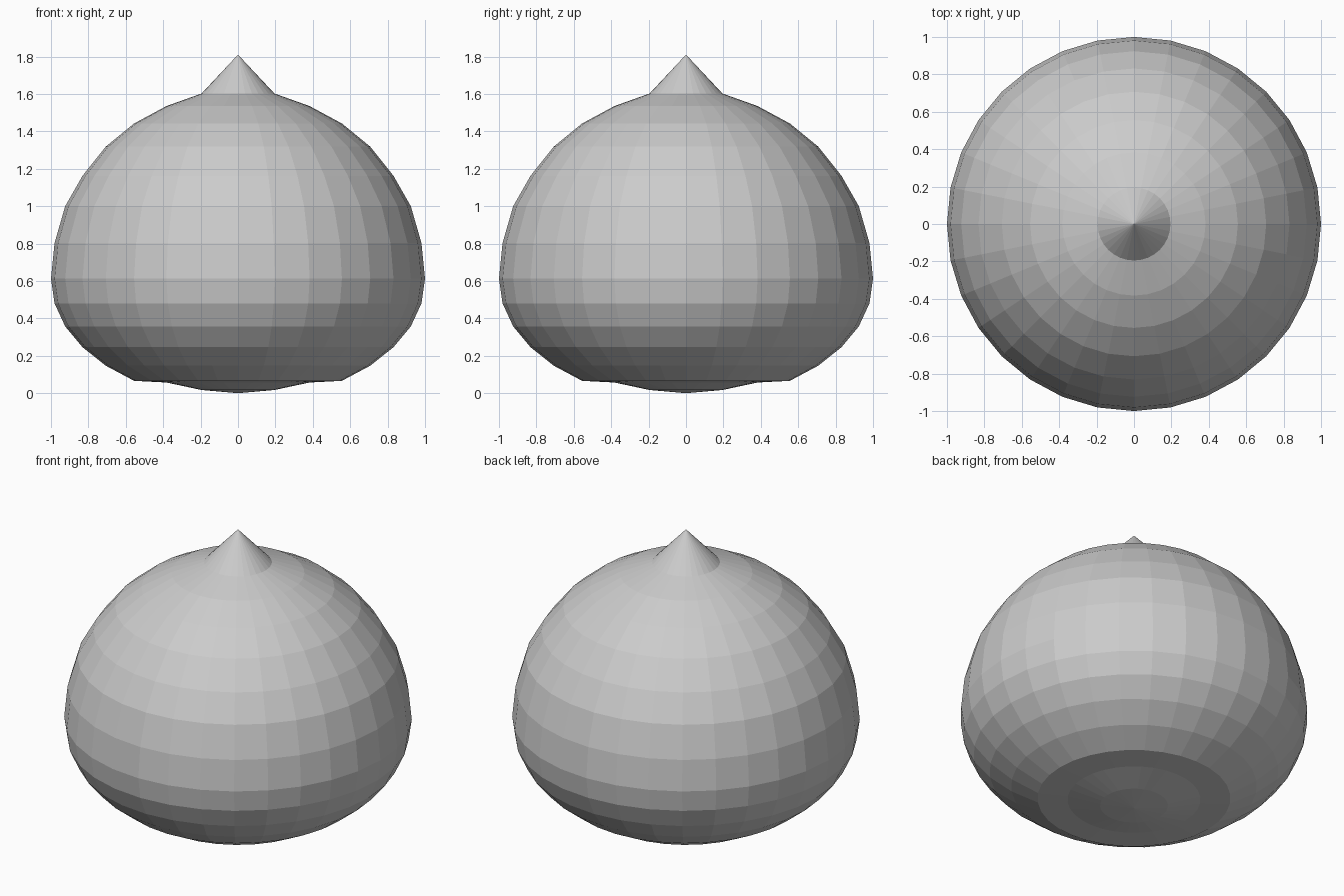
import bpy, bmesh, math

if "Cube" in bpy.data.objects:
    bpy.data.objects.remove(bpy.data.objects["Cube"])

# Ring heights from the bottom centre to the pointed tip
heights = [0.0, 0.017, 0.057, 0.066, 0.147, 0.246, 0.357, 0.48, 0.612,
           0.803, 1.0, 1.162, 1.318, 1.442, 1.535, 1.602, 1.81]

# Squashed, faceted sphere body: ring radii stay spherical, heights are reshaped
bm = bmesh.new()
bmesh.ops.create_uvsphere(bm, u_segments=32, v_segments=16, radius=1)
for v in bm.verts:
    ring = round((1 - math.acos(max(-1, min(1, v.co.z))) / math.pi) * 16)
    v.co.z = heights[ring]

mesh = bpy.data.meshes.new("pointed_body")
bm.to_mesh(mesh)
bm.free()
body = bpy.data.objects.new("pointed_body", mesh)
bpy.context.collection.objects.link(body)
